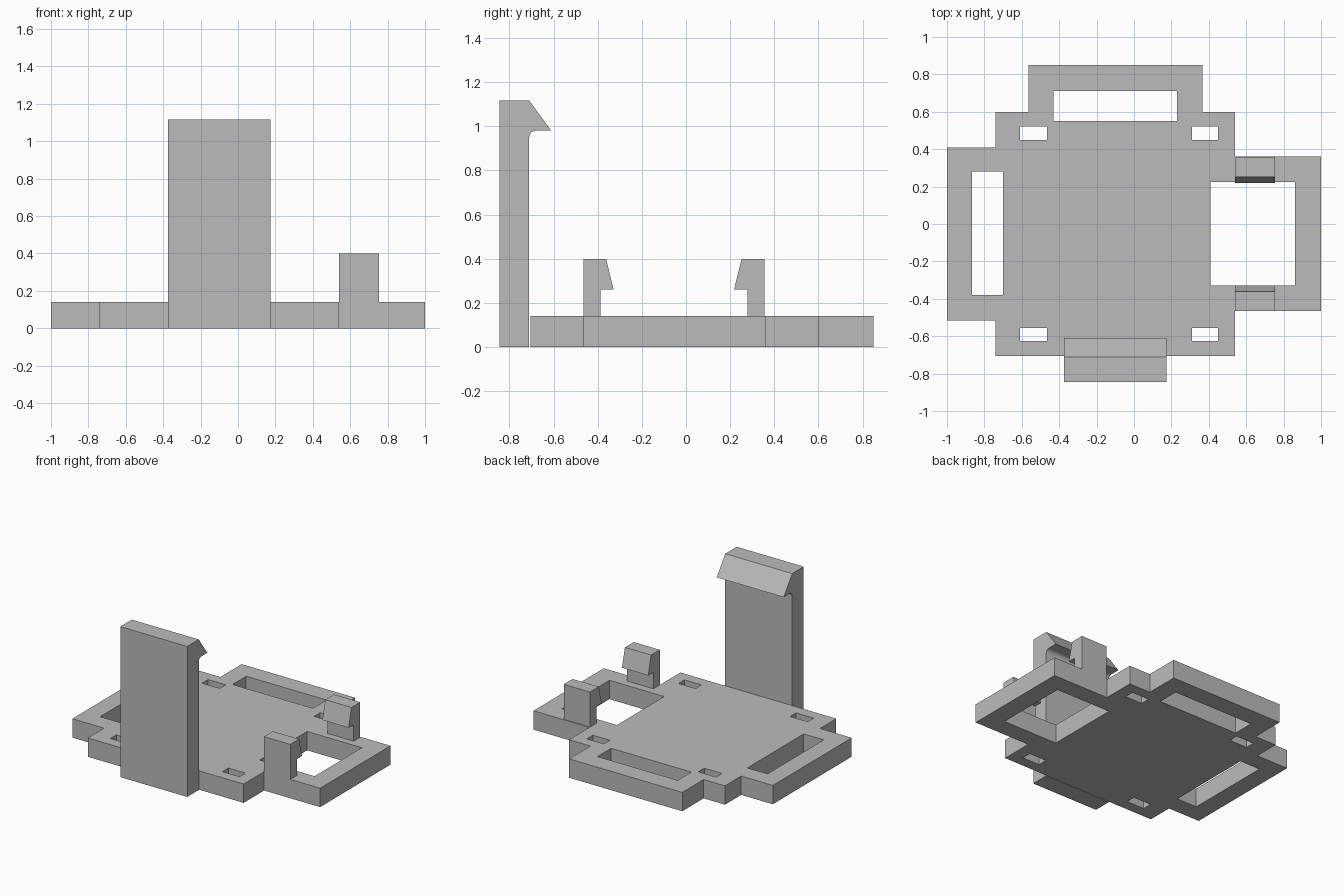
import bpy
import bmesh
import math
from mathutils import Vector

cube = bpy.data.objects.get("Cube")
if cube:
    bpy.data.objects.remove(cube)

grey = bpy.data.materials.new("light grey plastic")
grey.use_nodes = True
colour = (0.5, 0.5, 0.5, 1)
grey.diffuse_color = colour
grey.node_tree.nodes["Principled BSDF"].inputs["Base Color"].default_value = colour


def rect(x0, x1, y0, y1):
    return [(x0, y0), (x1, y0), (x1, y1), (x0, y1)]


def extrude(name, loops, place, depth):
    """Fill flat loops (outline, then holes) and extrude them by depth."""
    bm = bmesh.new()
    for loop in loops:
        verts = [bm.verts.new(place(u, v)) for u, v in loop]
        for a, b in zip(verts, verts[1:] + verts[:1]):
            bm.edges.new((a, b))
    bmesh.ops.triangle_fill(bm, edges=bm.edges[:], use_beauty=True)
    made = bmesh.ops.extrude_face_region(bm, geom=bm.faces[:], use_keep_orig=True)
    moved = [g for g in made["geom"] if isinstance(g, bmesh.types.BMVert)]
    bmesh.ops.translate(bm, verts=moved, vec=Vector(depth))
    bmesh.ops.recalc_face_normals(bm, faces=bm.faces[:])
    mesh = bpy.data.meshes.new(name)
    bm.to_mesh(mesh)
    bm.free()
    mesh.materials.append(grey)
    obj = bpy.data.objects.new(name, mesh)
    bpy.context.collection.objects.link(obj)
    return obj


# Base plate: stepped outline with strap slots, clip window and screw slots
THICK = 0.14
outline = [(-0.74, -0.705), (0.54, -0.705), (0.54, -0.465), (1, -0.465),
           (1, 0.36), (0.54, 0.36), (0.54, 0.6), (0.365, 0.6),
           (0.365, 0.85), (-0.565, 0.85), (-0.565, 0.6), (-0.74, 0.6),
           (-0.74, 0.41), (-1, 0.41), (-1, -0.515), (-0.74, -0.515)]
holes = [rect(0.41, 0.86, -0.33, 0.225),
         rect(-0.865, -0.7, -0.38, 0.28),
         rect(-0.43, 0.23, 0.55, 0.71)]
for x0, x1 in ((-0.61, -0.465), (0.31, 0.45)):
    for y0, y1 in ((-0.625, -0.555), (0.45, 0.52)):
        holes.append(rect(x0, x1, y0, y1))
extrude("base_plate", [outline] + holes, lambda x, y: (x, y, 0), (0, 0, THICK))

# Tall front latch: post with a hooked head and a rounded inner corner
R = 0.03
fillet = [(-0.68 - R * math.sin(a), 0.95 + R * math.cos(a))
          for a in (math.radians(d) for d in range(0, 91, 15))]
latch = [(-0.845, 0), (-0.845, 1.117), (-0.71, 1.117), (-0.61, 0.98)]
latch += fillet + [(-0.71, 0)]
extrude("tall_latch", [latch], lambda y, z: (-0.375, y, z), (0.55, 0, 0))

# Pair of small clips facing each other across the window
MID = -0.055
clip = [(0.41, THICK), (0.41, 0.4), (0.307, 0.4), (0.273, 0.262),
        (0.333, 0.262), (0.333, THICK)]
for name, side in (("front_clip", -1), ("back_clip", 1)):
    extrude(name, [clip],
            lambda d, z: (0.54, MID + side * d, z), (0.215, 0, 0))
